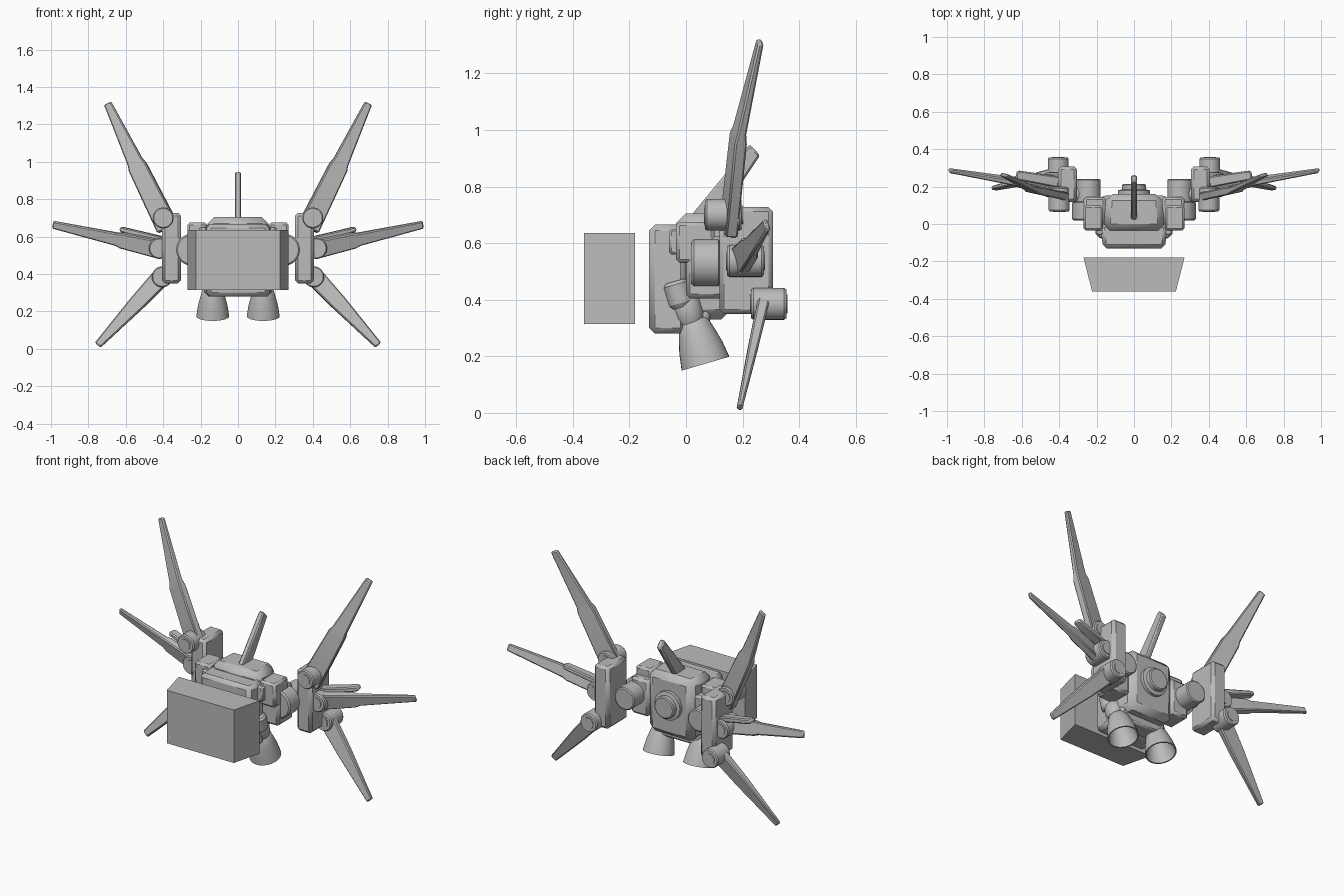
import bpy, bmesh, math
from mathutils import Vector

cube = bpy.data.objects.get("Cube")
if cube:
    bpy.data.objects.remove(cube)

grey = bpy.data.materials.new("plain_grey")
grey.use_nodes = True
colour = (0.5, 0.5, 0.5, 1)
grey.diffuse_color = colour
grey.node_tree.nodes["Principled BSDF"].inputs["Base Color"].default_value = colour


def finish(name, bm, bevel=0.0, mirror=False, segments=1):
    """Turn a bmesh in world coordinates into a finished part."""
    bmesh.ops.recalc_face_normals(bm, faces=bm.faces)
    mesh = bpy.data.meshes.new(name)
    bm.to_mesh(mesh)
    bm.free()
    mesh.materials.append(grey)
    obj = bpy.data.objects.new(name, mesh)
    bpy.context.collection.objects.link(obj)
    if bevel:
        mod = obj.modifiers.new("Bevel", "BEVEL")
        mod.width, mod.segments = bevel, segments
        mod.limit_method, mod.angle_limit = "ANGLE", math.radians(40)
    if mirror:
        obj.modifiers.new("Mirror", "MIRROR")
    bpy.ops.object.select_all(action="DESELECT")
    bpy.context.view_layer.objects.active = obj
    obj.select_set(True)
    bpy.ops.object.shade_smooth_by_angle(angle=math.radians(30))
    return obj


def box(name, xs, ys, zs, bevel=0.0, mirror=False, front=1.0, back=1.0, segments=1):
    """Box between limits; front and back scale the width of those ends."""
    bm = bmesh.new()
    bmesh.ops.create_cube(bm, size=1)
    for v in bm.verts:
        scale = front if v.co.y < 0 else back
        v.co = [(a + b) / 2 + c * (b - a) for (a, b), c in zip((xs, ys, zs), v.co)]
        v.co.x *= scale
    return finish(name, bm, bevel, mirror, segments)


def bridge(bm, rings, caps=True):
    for a, b in zip(rings, rings[1:]):
        for i in range(len(a)):
            j = (i + 1) % len(a)
            bm.faces.new((a[i], a[j], b[j], b[i]))
    if caps:
        bm.faces.new(rings[0])
        bm.faces.new(rings[-1])


def lathe(name, origin, axis, profile, mirror=True, sides=32):
    """Turn (radius, distance) points around an axis."""
    turn = Vector(axis).to_track_quat("Z", "Y")
    bm = bmesh.new()
    rings = []
    for r, h in profile:
        angles = [math.tau * k / sides for k in range(sides)]
        rings.append([bm.verts.new(Vector(origin) + turn @ Vector(
            (r * math.cos(a), r * math.sin(a), h))) for a in angles])
    bridge(bm, rings)
    return finish(name, bm, 0, mirror)


def blade(name, across, stations, bevel=0.006):
    """Tapering blade through (centre, half width, half thickness) stations."""
    start, end = Vector(stations[0][0]), Vector(stations[-1][0])
    along = (end - start).normalized()
    thick = along.cross(Vector(across)).normalized()
    wide = thick.cross(along)
    bm = bmesh.new()
    rings = [[bm.verts.new(Vector(c) + wide * w * i + thick * t * j)
              for i, j in ((-1, -1), (1, -1), (1, 1), (-1, 1))]
             for c, w, t in stations]
    bridge(bm, rings)
    return finish(name, bm, bevel, True)


# Separate front block
box("front_block", (-0.27, 0.27), (-0.36, -0.18), (0.315, 0.635), front=0.83)

# Central body
box("chest_plate", (-0.18, 0.18), (-0.13, 0.0), (0.28, 0.665), 0.02, front=0.92)
box("body", (-0.165, 0.165), (-0.035, 0.16), (0.33, 0.705), 0.035, back=0.9)
box("body_skirt", (-0.15, 0.15), (-0.02, 0.085), (0.285, 0.4), 0.012)
lathe("back_disc", (0, 0.15, 0.53), (0, 1, 0),
      [(0.085, 0), (0.085, 0.03), (0.065, 0.035), (0.065, 0.058), (0.058, 0.063)], False)

# Top fin, leaning back
bm = bmesh.new()
outline = ((0.0, 0.675), (0.225, 0.95), (0.262, 0.91), (0.105, 0.675))
bridge(bm, [[bm.verts.new((x, y, z)) for y, z in outline] for x in (-0.017, 0.017)])
finish("top_fin", bm, 0.007)

# Side shoulders
box("shoulder", (0.15, 0.27), (0.0, 0.145), (0.405, 0.625), 0.015, True)
box("shoulder_cap", (0.165, 0.27), (-0.035, 0.1), (0.53, 0.675), 0.012, True)
box("shoulder_clip", (0.16, 0.205), (-0.06, 0.0), (0.56, 0.65), 0.008, True)

# Hinges between shoulders and wing blocks
lathe("shoulder_hinge", (0.245, 0.02, 0.53), (0, 1, 0),
      [(0.078, 0), (0.086, 0.008), (0.086, 0.095), (0.067, 0.1), (0.067, 0.215), (0.06, 0.22)])
lathe("shoulder_axle", (0.22, 0.16, 0.53), (1, 0, 0), [(0.045, 0), (0.045, 0.1)])
box("wing_block", (0.305, 0.405), (0.118, 0.308), (0.35, 0.727), 0.016, True)

# Thrusters under the body
tilt = (0, 0.28, -0.96)
lathe("nozzle", (0.135, 0.027, 0.318), tilt,
      [(0.045, -0.01), (0.054, 0), (0.066, 0.04), (0.079, 0.09), (0.088, 0.15),
       (0.081, 0.15), (0.07, 0.09), (0.045, 0.03)])
lathe("nozzle_neck", (0.145, -0.005, 0.40), tilt, [(0.045, 0), (0.052, 0.015), (0.052, 0.06), (0.042, 0.085)])
lathe("thruster_joint", (0.16, -0.04, 0.465), tilt, [(0.035, 0), (0.045, 0.012), (0.045, 0.08), (0.035, 0.095)])

# Wing pivots
for label, centre, radius, length in (
        ("upper", (0.4, 0.067, 0.7), 0.056, 0.13),
        ("middle", (0.42, 0.145, 0.537), 0.056, 0.13),
        ("lower", (0.405, 0.23, 0.385), 0.056, 0.125)):
    lathe(label + "_pivot", centre, (0, 1, 0),
          [(radius * 0.6, -0.004), (radius * 0.6, 0), (radius * 0.9, 0), (radius, 0.008),
           (radius, length - 0.008), (radius * 0.9, length), (radius * 0.6, length),
           (radius * 0.6, length + 0.004)])

# Blades fanned around each wing block
blade("upper_wing", (0.9, 0.2, -0.43), [
    ((0.375, 0.15, 0.645), 0.06, 0.022),
    ((0.535, 0.185, 0.97), 0.051, 0.022),
    ((0.55, 0.19, 1.0), 0.043, 0.016),
    ((0.697, 0.262, 1.313), 0.021, 0.01)])
blade("middle_wing", (0.2, 0.3, -0.95), [
    ((0.405, 0.185, 0.53), 0.05, 0.022),
    ((0.62, 0.225, 0.58), 0.042, 0.021),
    ((0.65, 0.23, 0.587), 0.035, 0.016),
    ((0.99, 0.286, 0.664), 0.021, 0.009)])
blade("small_wing", (0.1, 1, 0.1), [
    ((0.405, 0.225, 0.585), 0.03, 0.016),
    ((0.615, 0.26, 0.637), 0.025, 0.014),
    ((0.63, 0.263, 0.642), 0.018, 0.01)])
blade("lower_wing", (0.72, 0.15, 0.66), [
    ((0.395, 0.275, 0.4), 0.05, 0.021),
    ((0.54, 0.24, 0.245), 0.042, 0.018),
    ((0.75, 0.19, 0.02), 0.02, 0.01)])
